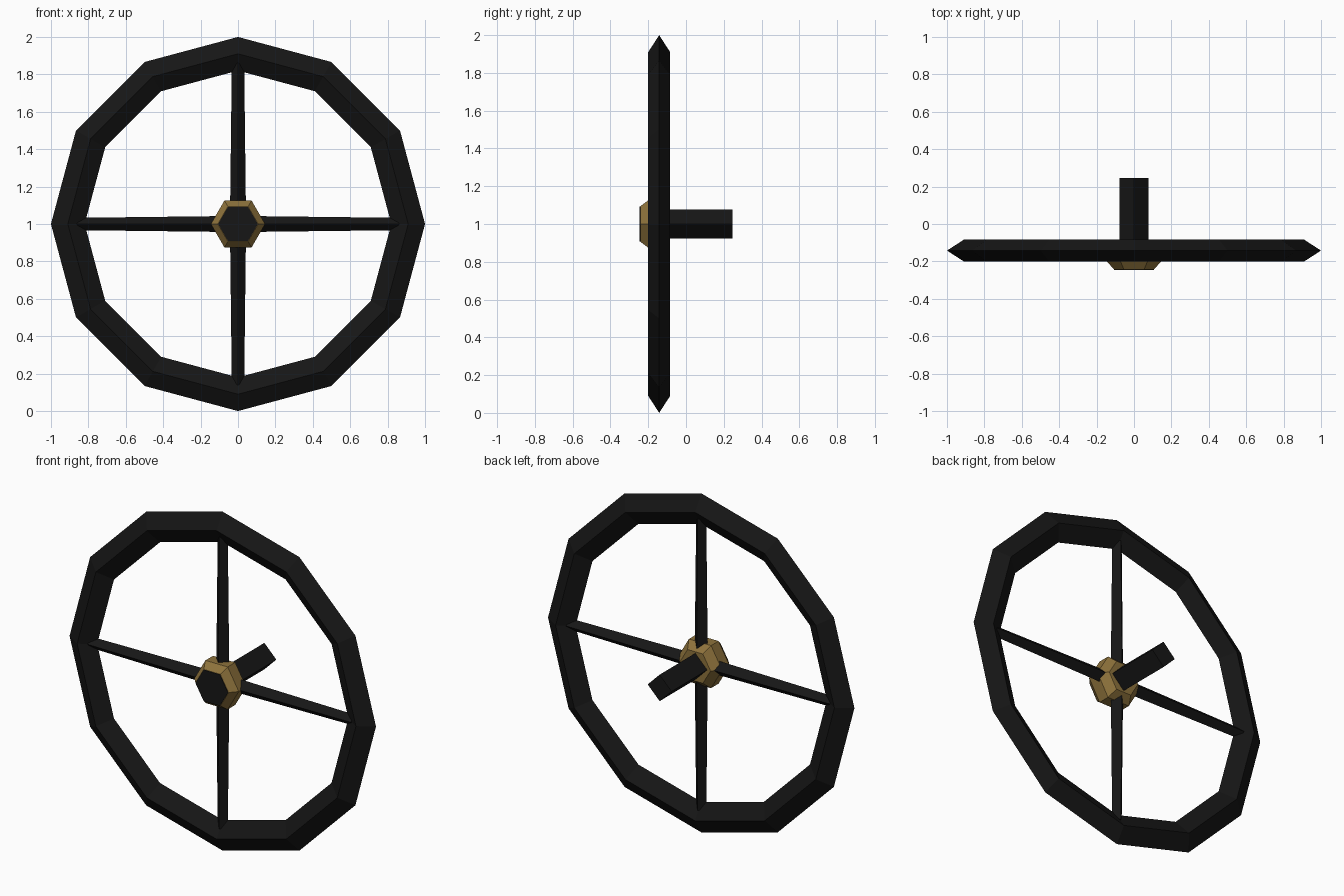
import bpy, bmesh, math
from mathutils import Matrix, Vector

if "Cube" in bpy.data.objects:
    bpy.data.objects.remove(bpy.data.objects["Cube"])

CENTRE = Vector((0, -0.142, 1))


def material(name, rgb):
    m = bpy.data.materials.new(name)
    m.diffuse_color = (*rgb, 1)
    m.use_nodes = True
    m.node_tree.nodes["Principled BSDF"].inputs["Base Color"].default_value = m.diffuse_color
    return m


black = material("black_iron", (0.008, 0.008, 0.008))
gold = material("dull_gold", (0.27, 0.17, 0.045))


def lathe(name, profile, sides, mat, matrix):
    """Low-poly solid from (radius, height) rings along local z, first corner on local x."""
    bm = bmesh.new()
    rings = []
    for r, h in profile:
        rings.append([bm.verts.new((r * math.cos(a), r * math.sin(a), h))
                      for a in (2 * math.pi * i / sides for i in range(sides))])
    for a, b in zip(rings, rings[1:]):
        for i in range(sides):
            j = (i + 1) % sides
            bm.faces.new((a[i], a[j], b[j], b[i]))
    bm.faces.new(rings[0][::-1])
    bm.faces.new(rings[-1])
    bmesh.ops.transform(bm, matrix=matrix, verts=bm.verts)
    bmesh.ops.recalc_face_normals(bm, faces=bm.faces)
    mesh = bpy.data.meshes.new(name)
    bm.to_mesh(mesh)
    bm.free()
    mesh.materials.append(mat)
    obj = bpy.data.objects.new(name, mesh)
    bpy.context.collection.objects.link(obj)
    return obj


# Rim: twelve-sided ring with a flattened diamond section
bpy.ops.mesh.primitive_torus_add(major_segments=12, minor_segments=4,
                                 major_radius=0.91, minor_radius=0.09,
                                 location=CENTRE, rotation=(math.pi / 2, 0, 0))
rim = bpy.context.object
rim.name = "rim"
rim.scale.z = 0.058 / 0.09
rim.data.materials.append(black)

# Four tapered spokes running from the hub into the rim
for k in range(4):
    turn = Matrix.Translation(CENTRE) @ Matrix.Rotation(k * math.pi / 2, 4, 'Y')
    lathe(f"spoke_{k + 1}", [(0.043, 0.02), (0.033, 0.86)], 4, black, turn)

# Parts along the axle: local z points to +y
along_y = Matrix.Translation((0, 0, 1)) @ Matrix.Rotation(-math.pi / 2, 4, 'X')
lathe("hub", [(0.108, -0.242), (0.145, -0.2), (0.145, -0.13), (0.1, -0.086)], 6, gold, along_y)
lathe("hub_cap", [(0.106, -0.245), (0.106, -0.225)], 6, black, along_y)
lathe("axle", [(0.078, -0.16), (0.078, 0.246)], 4, black, along_y)
